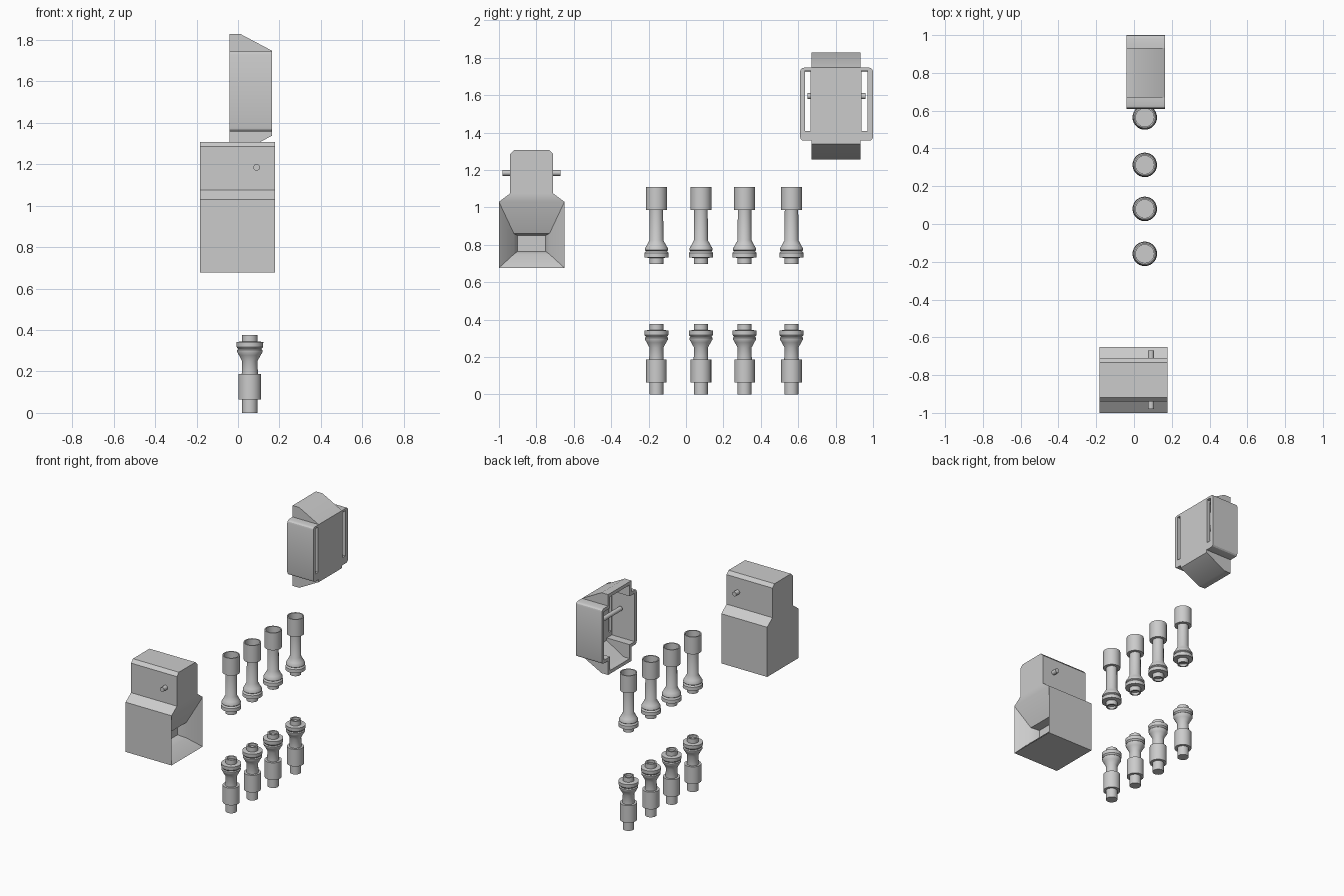
import bpy, bmesh, math
from mathutils import Matrix

if "Cube" in bpy.data.objects:
    bpy.data.objects.remove(bpy.data.objects["Cube"])


def finish(name, bm, angle=35):
    bmesh.ops.recalc_face_normals(bm, faces=bm.faces)
    me = bpy.data.meshes.new(name)
    bm.to_mesh(me)
    bm.free()
    ob = bpy.data.objects.new(name, me)
    bpy.context.collection.objects.link(ob)
    smooth(ob, angle)
    return ob


def smooth(ob, angle=35):
    bpy.ops.object.select_all(action='DESELECT')
    ob.select_set(True)
    bpy.context.view_layer.objects.active = ob
    bpy.ops.object.shade_smooth_by_angle(angle=math.radians(angle))


def box(name, x, y, z, bevel=0):
    bm = bmesh.new()
    bmesh.ops.create_cube(bm, size=1)
    for v in bm.verts:
        v.co = [(r[0] + r[1]) / 2 + c * (r[1] - r[0]) for r, c in zip((x, y, z), v.co)]
    if bevel:
        edges = [e for e in bm.edges if abs(e.verts[0].co.x - e.verts[1].co.x) > 0.01]
        bmesh.ops.bevel(bm, geom=edges, offset=bevel, segments=3, profile=0.5, affect='EDGES')
    return finish(name, bm)


def prism_y(name, pts, y0, y1):
    bm = bmesh.new()
    a = [bm.verts.new((x, y0, z)) for x, z in pts]
    b = [bm.verts.new((x, y1, z)) for x, z in pts]
    bm.faces.new(a)
    bm.faces.new(b)
    for i in range(len(a)):
        j = (i + 1) % len(a)
        bm.faces.new((a[i], a[j], b[j], b[i]))
    return finish(name, bm)


def boolean(ob, other, op):
    m = ob.modifiers.new(op.lower(), 'BOOLEAN')
    m.operation, m.object, m.solver = op, other, 'EXACT'
    bpy.context.view_layer.objects.active = ob
    bpy.ops.object.modifier_apply(modifier=m.name)
    bpy.data.objects.remove(other)


def pin(name, x, y0, y1, z, r=0.016):
    bm = bmesh.new()
    bmesh.ops.create_cone(bm, cap_ends=True, segments=16, radius1=r, radius2=r, depth=y1 - y0,
                          matrix=Matrix.Translation((x, (y0 + y1) / 2, z)) @ Matrix.Rotation(math.pi / 2, 4, 'X'))
    return finish(name, bm)


def lathe(name, profile, x, y, flip_z=None, seg=28):
    bm = bmesh.new()
    rings = []
    for r, z in profile:
        n = 1 if r == 0 else seg
        rings.append([bm.verts.new((x + r * math.cos(2 * math.pi * i / seg),
                                    y + r * math.sin(2 * math.pi * i / seg), z)) for i in range(n)])
    for a, b in zip(rings, rings[1:]):
        for i in range(seg):
            j = (i + 1) % seg
            vs = [a[i % len(a)], a[j % len(a)], b[j % len(b)], b[i % len(b)]]
            bm.faces.new(list(dict.fromkeys(vs)))
    return finish(name, bm)


# Housing: stepped outline along x with a funnel-shaped recess at the +x end
CY = -0.825
half = [(.175, .677), (.175, 1.03), (.115, 1.075), (.115, 1.285), (.093, 1.308)]
outline = half + [(-y, z) for y, z in reversed(half)]
bm = bmesh.new()
back = [bm.verts.new((-.183, CY + y, z)) for y, z in outline]
front = [bm.verts.new((.178, CY + y, z)) for y, z in outline]
bm.faces.new(back)
bm.faces.new(front[1:9])
for i in range(10):
    j = (i + 1) % 10
    bm.faces.new((back[i], back[j], front[j], front[i]))
ring = [front[0], front[1], front[8], front[9]]
for x, w, z0, z1 in ((.105, .095, .75, .86), (.05, .075, .765, .85)):
    new = [bm.verts.new((x, CY + y, z)) for y, z in ((w, z0), (w, z1), (-w, z1), (-w, z0))]
    for i in range(4):
        j = (i + 1) % 4
        bm.faces.new((ring[i], ring[j], new[j], new[i]))
    ring = new
bm.faces.new(ring)
finish("housing", bm, 30)
pin("housing_pin", .09, -.98, -.67, 1.185)

# Cover: hollow shell with sloped hoods above and below, open at -x
def hood(inset):
    t, x0 = inset, -.04 - (.05 if inset else 0)
    up = [(.165 - t, 1.747 - t), (.012 - t * .3, 1.828 - t), (x0, 1.828 - t)]
    return up + [(x, 3.085 - z) for x, z in reversed(up)]

cover = box("cover", (-.04, .165), (.61, 1.0), (1.357, 1.747), .02)
boolean(cover, prism_y("hood", hood(0), .67, .932), 'UNION')
boolean(cover, box("cavity", (-.1, .14), (.633, .977), (1.38, 1.724)), 'DIFFERENCE')
boolean(cover, prism_y("hood_cavity", hood(.024), .69, .912), 'DIFFERENCE')
for y in ((.637, .665), (.937, .970)):
    boolean(cover, box("slot", (.1, .3), y, (1.41, 1.732)), 'DIFFERENCE')
smooth(cover, 30)
pin("cover_pin", .06, .65, .96, 1.595)

# Contacts: a row of socket pins over a row of plug pins, sharing the same bulb end
bulb = [(.037, .25), (.052, .278), (.062, .295), (.062, .303), (.056, .308), (.064, .318),
        (.065, .342), (.037, .345), (.037, .377), (.027, .377), (.027, .36), (0, .36)]
plug = [(0, 0), (.037, 0), (.037, .065), (.055, .065), (.055, .187), (.039, .187)] + bulb
socket = [(0, 1.0), (.048, 1.0), (.048, 1.11), (.056, 1.11), (.056, .987), (.036, .987)]
socket += [(r, 1.075 - z) for r, z in bulb]
for i, y in enumerate((-.158, .08, .313, .564)):
    lathe(f"plug_pin_{i + 1}", plug, .057, y)
    lathe(f"socket_pin_{i + 1}", socket, .057, y)
